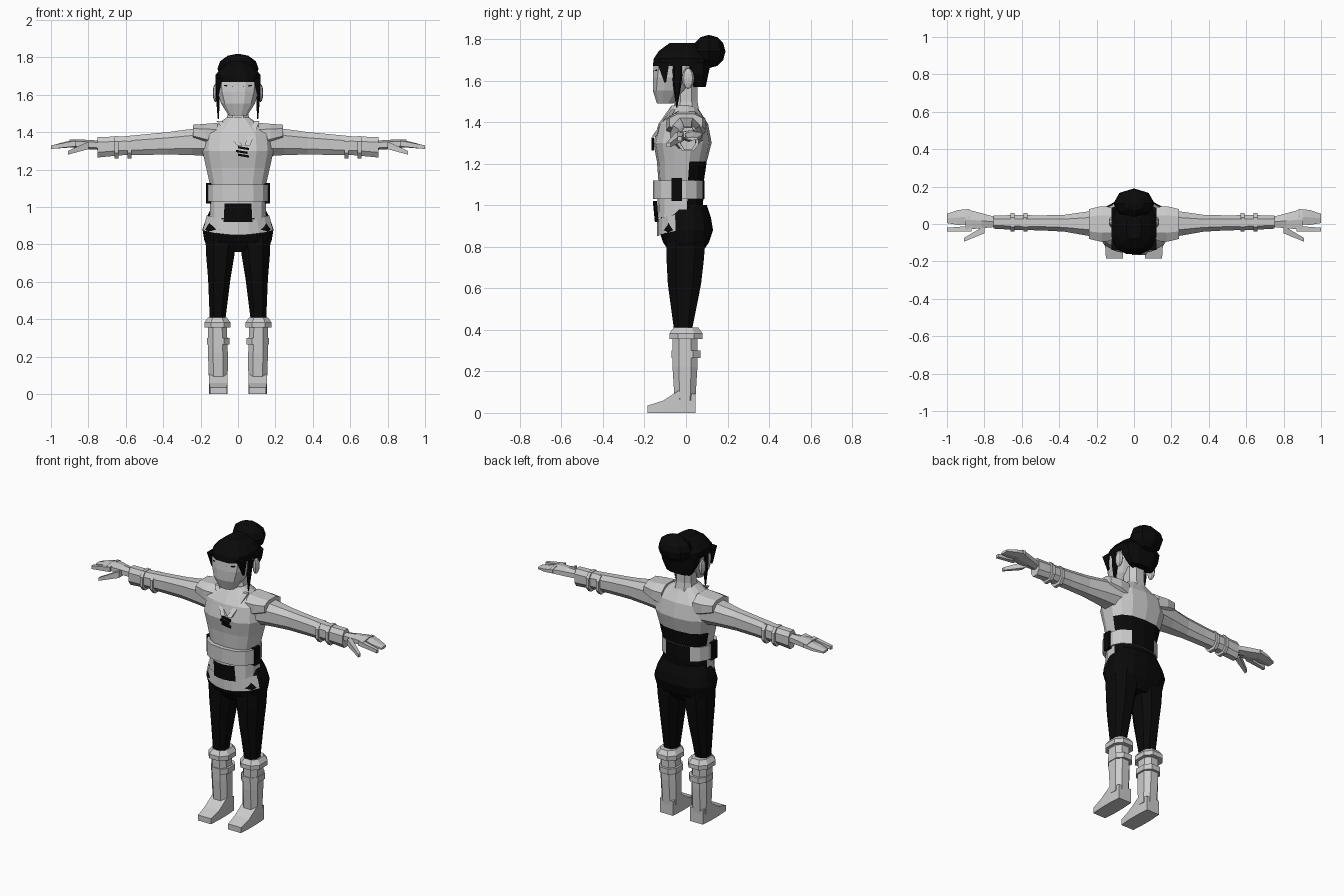
import bpy, bmesh
from math import cos, sin, pi, copysign
from mathutils import Vector, Matrix

cube = bpy.data.objects.get("Cube")
if cube:
    bpy.data.objects.remove(cube)


def material(name, value):
    made = bpy.data.materials.new(name)
    made.use_nodes = True
    made.diffuse_color = (value, value, value, 1)
    shader = made.node_tree.nodes["Principled BSDF"]
    shader.inputs["Base Color"].default_value = made.diffuse_color
    return made


GREY, BLACK = range(2)
PALETTE = [material("light grey", .6), material("black", .003)]


def finish(name, bm, paint):
    """Turn a bmesh into an object; paint is a colour or a rule over face centre and normal."""
    bmesh.ops.recalc_face_normals(bm, faces=bm.faces)
    for face in bm.faces:
        rule = callable(paint)
        face.material_index = paint(face.calc_center_median(), face.normal) if rule else paint
    mesh = bpy.data.meshes.new(name)
    for entry in PALETTE:
        mesh.materials.append(entry)
    bm.to_mesh(mesh)
    bm.free()
    bpy.context.collection.objects.link(bpy.data.objects.new(name, mesh))


def outline(sides, roundness):
    """Ring of unit extent: roundness 1 is an ellipse, 0 is a box."""
    points = []
    for i in range(sides):
        angle = 2 * pi * (i + .5) / sides
        points.append([copysign(abs(v) ** roundness, v) for v in (cos(angle), sin(angle))])
    reach = [max(abs(p[k]) for p in points) for k in range(2)]
    return [(u / reach[0], v / reach[1]) for u, v in points]


def tube(name, start, end, sizes, paint=GREY, sides=8, roundness=.8, mirror=1):
    """Evenly spaced rings from start to end; each size is a half extent or a pair of them."""
    start, end = Vector(start), Vector(end)
    span = end - start
    axis = max(range(3), key=lambda k: abs(span[k]))
    across = [k for k in range(3) if k != axis]
    bm = bmesh.new()
    rings = []
    for step, size in enumerate(sizes):
        pair = size if isinstance(size, tuple) else (size, size)
        centre = start + span * step / (len(sizes) - 1)
        ring = []
        for point in outline(sides, roundness):
            p = centre.copy()
            for k, unit, half in zip(across, point, pair):
                p[k] += unit * half
            # Soles stay flat on the ground
            ring.append(bm.verts.new((p.x * mirror, p.y, max(p.z, 0))))
        rings.append(ring)
    for low, high in zip(rings, rings[1:]):
        for i in range(sides):
            bm.faces.new((low[i - 1], low[i], high[i], high[i - 1]))
    bm.faces.new(rings[0])
    bm.faces.new(rings[-1])
    finish(name, bm, paint)


def ball(name, centre, radii, paint=GREY):
    bm = bmesh.new()
    place = Matrix.Translation(centre) @ Matrix.Diagonal((*radii, 1))
    bmesh.ops.create_uvsphere(bm, u_segments=8, v_segments=6, radius=1, matrix=place)
    finish(name, bm, paint)


def front_plate(name, top, bottom, spread, paint, lift=0, steps=8):
    """Thin curved plate; each edge is height, half width and depth, lift raises its ends."""
    bm = bmesh.new()
    edges = []
    for height, width, depth in (top, bottom):
        angles = [spread * (2 * i / steps - 1) for i in range(steps + 1)]
        edges.append([bm.verts.new((width * sin(a), -depth * cos(a), height + lift * sin(a) ** 2))
                      for a in angles])
    for i in range(steps):
        bm.faces.new((edges[0][i], edges[0][i + 1], edges[1][i + 1], edges[1][i]))
    bmesh.ops.solidify(bm, geom=bm.faces[:], thickness=.008)
    finish(name, bm, paint)


def sash_rule(centre, normal):
    return BLACK if centre.y > 0 and centre.z < 1.2 else GREY


def belt_rule(centre, normal):
    return BLACK if normal.y > .6 and abs(centre.x) < .09 else GREY


# Torso with a black sash across the back, and a belt
tube("torso", (0, -.03, .94), (0, -.01, 1.48),
     [(.15, .11), (.15, .11), (.15, .11), (.17, .12), (.19, .14), (.18, .12), .06],
     sash_rule, sides=14)
tube("belt", (0, -.035, 1.03), (0, -.035, 1.12), [(.16, .125)] * 2, belt_rule, sides=14)

# Skirt, front flap and tab
tube("skirt", (0, 0, .76), (0, 0, 1),
     [(.15, .07), (.18, .11), (.19, .13), (.17, .12), (.14, .1)], BLACK, sides=14)
front_plate("front_flap", (.93, .18, .14), (.85, .2, .14), 1.2, GREY, lift=.03)
front_plate("front_tab", (1.02, .15, .16), (.92, .16, .15), .5, BLACK, steps=4)

# Neck and head
tube("neck", (0, 0, 1.42), (0, 0, 1.58), [.07, .055, .055])
tube("head", (0, -.1, 1.49), (0, -.02, 1.74),
     [(.05, .04), (.09, .08), (.11, .1), (.115, .115), (.09, .11)], sides=12)

# Hair
tube("hair_cap", (0, -.02, 1.67), (0, -.02, 1.78),
     [(.12, .14), (.12, .135), (.09, .11), (.04, .06)], BLACK, sides=12)
tube("back_hair", (0, .065, 1.57), (0, .05, 1.69), [(.08, .03), (.11, .05), (.12, .07)], BLACK)
ball("hair_bun", (0, .11, 1.74), (.11, .08, .08), BLACK)

# Knotted chest fastener
for row in range(3):
    x, z = .03 - .01 * (row % 2), 1.32 - .02 * row
    tube("fastener_cord", (x - .03, -.16, z), (x + .03, -.16, z - .01), [.006] * 2, BLACK, sides=4)

for name, side in (("left", 1), ("right", -1)):

    def limb(part, start, end, sizes, **options):
        tube(name + "_" + part, start, end, sizes, mirror=side, **options)

    # Face and hair details
    ball(name + "_ear", (.12 * side, .01, 1.61), (.015, .03, .05))
    limb("hair_strand", (.11, -.04, 1.69), (.105, -.045, 1.47),
         [(.01, .03), (.01, .02), .003], paint=BLACK, sides=6)
    limb("fringe_lock", (.1, -.11, 1.69), (.11, -.1, 1.59), [(.02, .03), .004], paint=BLACK, sides=4)
    limb("eye", (.03, -.155, 1.645), (.075, -.14, 1.65), [.003] * 2, paint=BLACK, sides=4)

    # Collar runs from both sides of the neck to the chest closure
    tube(name + "_collar", (.1 * side, -.06, 1.46), (.03 + .02 * side, -.155, 1.33),
         [(.015, .01)] * 2, sides=4, roundness=0)

    # Arms
    limb("sleeve", (.12, 0, 1.355), (.75, .01, 1.32),
         [.085, (.065, .07), (.045, .06), (.04, .055), (.04, .05), (.035, .055)])
    limb("shoulder_cap", (.11, 0, 1.38), (.24, 0, 1.4), [(.09, .07), (.095, .055), (.08, .04)])
    for x in (.57, .64):
        limb("wrist_band", (x, .01, 1.32), (x + .02, .01, 1.32), [(.05, .06)] * 2)

    # Hands
    limb("palm", (.73, .01, 1.33), (.9, .025, 1.34), [.025, (.04, .025), (.055, .02)], sides=6)
    limb("fingers", (.88, .04, 1.34), (1, .03, 1.32), [(.04, .02), (.04, .015), (.025, .008)], sides=6)
    limb("index_finger", (.87, -.025, 1.34), (1, -.03, 1.32), [.015, .01], sides=4)
    limb("thumb", (.8, -.03, 1.33), (.91, -.085, 1.29), [.02, .01], sides=4)

    # Side pouch
    limb("pouch", (.155, -.045, 1.02), (.155, -.045, 1.13), [(.015, .025)] * 2,
         paint=BLACK, sides=4, roundness=0)

    # Legs
    limb("leg", (.11, -.015, .38), (.09, 0, .86),
         [.04, (.05, .06), (.06, .08), (.075, .09), (.085, .095)], paint=BLACK)

    # Boots
    limb("boot_shaft", (.105, -.005, .06), (.11, -.005, .38), [.05, (.053, .06), (.05, .06)])
    limb("boot_cuff", (.11, 0, .355), (.11, 0, .41), [(.07, .08), (.07, .08), (.05, .06)])
    limb("boot_strap", (.105, 0, .265), (.105, 0, .3), [(.06, .07)] * 2)
    limb("foot", (.105, .045, 0), (.105, -.185, 0),
         [(.045, .09), (.05, .11), (.05, .06), (.045, .035)], sides=4, roundness=0)
